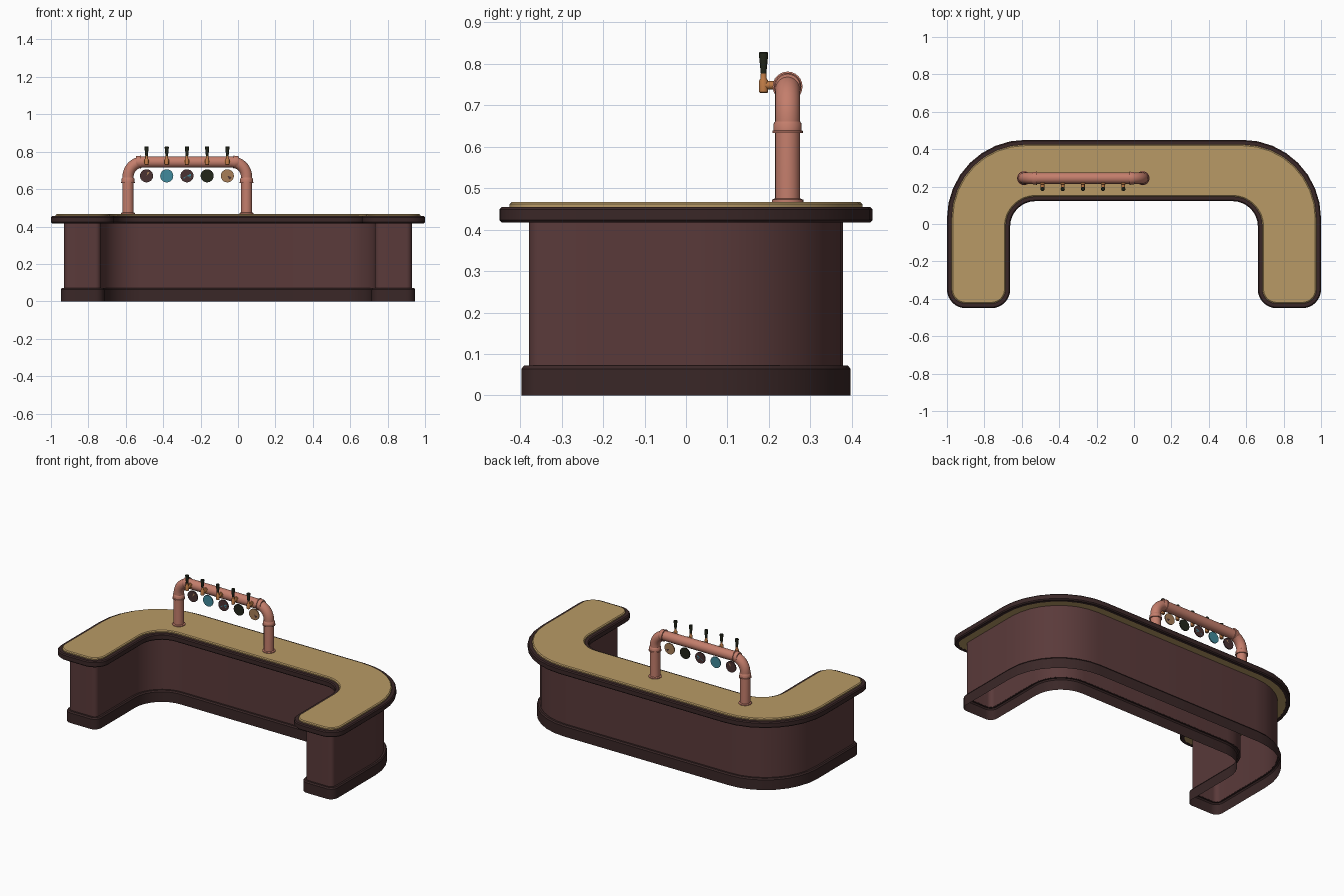
import bpy, bmesh, math
from mathutils import Vector

if "Cube" in bpy.data.objects:
    bpy.data.objects.remove(bpy.data.objects["Cube"])


def mat(name, hexcol):
    def lin(c):
        return c / 12.92 if c <= 0.04045 else ((c + 0.055) / 1.055) ** 2.4
    m = bpy.data.materials.new(name)
    m.diffuse_color = [lin(int(hexcol[i:i + 2], 16) / 255) for i in (0, 2, 4)] + [1]
    m.use_nodes = True
    m.node_tree.nodes["Principled BSDF"].inputs["Base Color"].default_value = m.diffuse_color
    return m


BODY = mat("brown panel", "5a3a3a")
TRIM = mat("dark trim", "3a2727")
TOP = mat("tan counter", "b89a66")
COPPER = mat("copper", "c47e6c")
BRASS = mat("brass", "bd7a45")
BLACK = mat("black green", "22261a")
TEAL = mat("teal", "408a9c")
UMBER = mat("umber", "4a3232")
SAND = mat("sand", "a87f58")


def finish(name, bm, mats, angle=35):
    me = bpy.data.meshes.new(name)
    bm.to_mesh(me)
    bm.free()
    for m in mats:
        me.materials.append(m)
    ob = bpy.data.objects.new(name, me)
    bpy.context.collection.objects.link(ob)
    bpy.ops.object.select_all(action='DESELECT')
    ob.select_set(True)
    bpy.context.view_layer.objects.active = ob
    bpy.ops.object.shade_smooth_by_angle(angle=math.radians(angle))
    return ob


# U-shaped counter outline, anticlockwise: x, y, corner radius, +1 convex / -1 concave
CORNERS = [(-1, -.45, .1, 1), (-.662, -.45, .1, 1), (-.662, .122, .135, -1),
           (.662, .122, .135, -1), (.662, -.45, .1, 1), (1, -.45, .1, 1),
           (1, .45, .42, 1), (-1, .45, .42, 1)]


def outline(d, segs=8):
    pts = []
    n = len(CORNERS)
    for i, (x, y, r, s) in enumerate(CORNERS):
        p = Vector((x, y))
        a = (Vector(CORNERS[i - 1][:2]) - p).normalized()
        b = (Vector(CORNERS[(i + 1) % n][:2]) - p).normalized()
        r = max(r - s * d, .02)
        p = p + (a + b) * d * s          # offset corner inward
        c = p + (a + b) * r
        for k in range(segs + 1):
            t = k / segs * math.pi / 2
            pts.append(c - b * r * math.cos(t) - a * r * math.sin(t))
    return pts


def loft(name, sections, m, caps=False):
    bm = bmesh.new()
    rings = [[bm.verts.new((p.x, p.y, z)) for p in outline(d)] for d, z in sections]
    for lo, hi in zip(rings, rings[1:]):
        for i in range(len(lo)):
            j = (i + 1) % len(lo)
            bm.faces.new((lo[i], lo[j], hi[j], hi[i]))
    if caps:
        bm.faces.new(rings[-1])
        bm.faces.new(rings[0][::-1])
    return finish(name, bm, [m])


# Bar: hollow body and plinth, rim ring around a tan slab
loft("plinth", [(.053, 0), (.053, .064), (.059, .072), (.072, .072)], TRIM)
loft("bar_body", [(.071, .07), (.071, .419)], BODY)
loft("counter_rim", [(.025, .417), (.006, .417), (0, .423), (0, .449),
                     (.006, .455), (.026, .455)], TRIM)
loft("counter_top", [(.025, .418), (.025, .462), (.031, .467)], TOP, True)


# Copper pipe arch
PY, XL, XR, PZ, BEND = .245, -.588, .046, .745, .08


def ring_sweep(bm, path, r, sides=24):
    rings = []
    for i, p in enumerate(path):
        t = (path[min(i + 1, len(path) - 1)] - path[max(i - 1, 0)]).normalized()
        nrm = Vector((-t.z, 0, t.x))
        rings.append([bm.verts.new(p + r * (math.cos(a) * nrm + math.sin(a) * Vector((0, 1, 0))))
                      for a in (2 * math.pi * k / sides for k in range(sides))])
    for lo, hi in zip(rings, rings[1:]):
        for k in range(sides):
            j = (k + 1) % sides
            bm.faces.new((lo[k], lo[j], hi[j], hi[k]))
    bm.faces.new(rings[0])
    bm.faces.new(rings[-1])
    bmesh.ops.recalc_face_normals(bm, faces=bm.faces)


path = [Vector((XL, PY, .465))]
for k in range(11):
    t = math.pi - k / 10 * math.pi / 2
    path.append(Vector((XL + BEND + BEND * math.cos(t), PY, PZ - BEND + BEND * math.sin(t))))
for k in range(11):
    t = math.pi / 2 - k / 10 * math.pi / 2
    path.append(Vector((XR - BEND + BEND * math.cos(t), PY, PZ - BEND + BEND * math.sin(t))))
path.append(Vector((XR, PY, .465)))
bm = bmesh.new()
ring_sweep(bm, path, .03)
finish("tap_pipe", bm, [COPPER])


def lathe(name, base, axis, profile, m, sides=20):
    """Solid of revolution; profile is (radius, distance along axis)."""
    bm = bmesh.new()
    q = Vector((0, 0, 1)).rotation_difference(Vector(axis))
    rings = [[bm.verts.new(Vector(base) + q @ Vector((r * math.cos(a), r * math.sin(a), h)))
              for a in (2 * math.pi * k / sides for k in range(sides))] for r, h in profile]
    for lo, hi in zip(rings, rings[1:]):
        for k in range(sides):
            j = (k + 1) % sides
            bm.faces.new((lo[k], lo[j], hi[j], hi[k]))
    bm.faces.new(rings[0][::-1])
    bm.faces.new(rings[-1])
    return finish(name, bm, [m])


# Flanges and elbow collars
COLLAR = [(.031, 0), (.037, 0), (.037, .005), (.034, .006), (.034, .022), (.030, .028)]
for side, x, d in (("left", XL, 1), ("right", XR, -1)):
    lathe(side + "_flange", (x, PY, .465), (0, 0, 1),
          [(.038, 0), (.038, .007), (.031, .010)], COPPER, 24)
    lathe(side + "_lower_collar", (x, PY, .633), (0, 0, 1), COLLAR, COPPER, 24)
    lathe(side + "_upper_collar", (x + d * .07, PY, PZ), (d, 0, 0),
          [(.030, -.028), (.033, -.022), (.033, -.006), (.036, -.005), (.036, 0), (.031, 0)],
          COPPER, 24)


# Round badge under each tap; accent is a sector of the inner fan
def badge(name, x, base, accent, sector):
    bm = bmesh.new()
    n, r, h, z0 = 24, .035, .003, .671
    rims = []
    for y in (PY - h, PY + h):
        c = bm.verts.new((x, y, z0))
        inner, outer = [[bm.verts.new((x + q * math.cos(2 * math.pi * k / n), y,
                                       z0 + q * math.sin(2 * math.pi * k / n)))
                         for k in range(n)] for q in (r * .65, r)]
        rims.append(outer)
        for k in range(n):
            j = (k + 1) % n
            f = bm.faces.new((c, inner[k], inner[j]))
            f.material_index = int(k in sector)
            bm.faces.new((inner[k], outer[k], outer[j], inner[j]))
    for k in range(n):
        j = (k + 1) % n
        bm.faces.new((rims[0][k], rims[0][j], rims[1][j], rims[1][k]))
    bmesh.ops.recalc_face_normals(bm, faces=bm.faces)
    finish(name, bm, [base, accent])


BADGES = [(UMBER, SAND, range(3, 5)), (TEAL, TEAL, ()), (UMBER, TEAL, (0, 1, 14, 22)),
          (BLACK, BLACK, ()), (SAND, UMBER, range(20, 23))]

# Five taps: spout stem, valve body, tapered handle, badge
for i, (base, accent, sector) in enumerate(BADGES):
    x = -.489 + i * .108
    n = str(i + 1)
    lathe("tap_stem_" + n, (x, .222, .748), (0, -1, 0),
          [(.016, 0), (.016, .008), (.010, .010), (.010, .036)], BRASS, 16)
    lathe("tap_valve_" + n, (x, .187, .729), (0, 0, 1),
          [(.008, 0), (.011, .003), (.011, .030), (.007, .036), (.007, .048)], BRASS, 16)
    lathe("tap_handle_" + n, (x, .187, .772), (0, 0, 1),
          [(.006, 0), (.007, .008), (.011, .048), (.011, .054), (.009, .056)], BLACK, 16)
    badge("badge_" + n, x, base, accent, sector)
